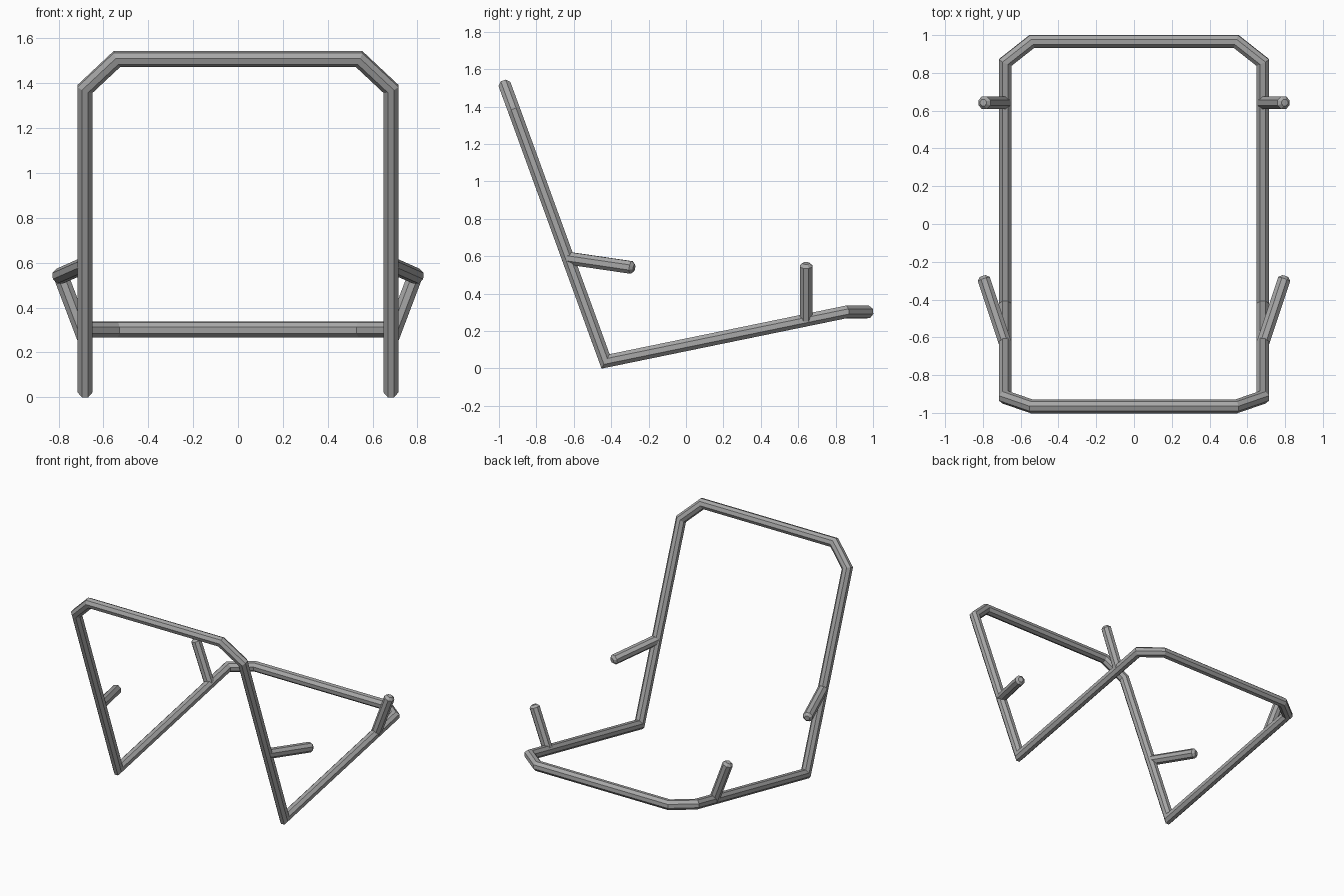
import bpy, bmesh, math
from mathutils import Vector

if "Cube" in bpy.data.objects:
    bpy.data.objects.remove(bpy.data.objects["Cube"])

APOTHEM = 0.0335
RADIUS = APOTHEM / math.cos(math.pi / 8)
SIDES = 8

steel = bpy.data.materials.new("grey_metal")
steel.diffuse_color = (0.39, 0.39, 0.39, 1)
steel.use_nodes = True
steel.node_tree.nodes["Principled BSDF"].inputs["Base Color"].default_value = steel.diffuse_color


def tube(name, path, flat_dir, rounded_tip=False):
    """Sweep an octagon along a path with mitred corners, then mirror it in x."""
    pts = [Vector(p) for p in path]
    dirs = [(b - a).normalized() for a, b in zip(pts, pts[1:])]
    u = Vector(flat_dir)
    u = (u - dirs[0] * u.dot(dirs[0])).normalized()
    v = dirs[0].cross(u)
    angles = [(k + 0.5) * 2 * math.pi / SIDES for k in range(SIDES)]
    ring = [pts[0] + RADIUS * (u * math.cos(a) + v * math.sin(a)) for a in angles]
    rings = [ring]
    for i in range(1, len(pts)):
        d = dirs[i - 1]
        n = (d + dirs[i]) if i < len(dirs) else d
        ring = [p + d * ((pts[i] - p).dot(n) / d.dot(n)) for p in ring]
        rings.append(ring)
    # chamfered end
    if rounded_tip:
        d, end = dirs[-1], pts[-1]
        rings[-1] = [p - d * 0.017 for p in ring]
        rings.append([end + (p - end) * 0.52 for p in ring])
    bm = bmesh.new()
    loops = [[bm.verts.new(p) for p in r] for r in rings]
    for a, b in zip(loops, loops[1:]):
        for k in range(SIDES):
            j = (k + 1) % SIDES
            bm.faces.new((a[k], a[j], b[j], b[k]))
    if rounded_tip:
        bm.faces.new(loops[-1])
        bm.faces.new(loops[0][::-1])
    bmesh.ops.recalc_face_normals(bm, faces=bm.faces)
    # an open sweep is oriented outward explicitly
    bm.normal_update()
    f = bm.faces[0]
    axis = pts[0] + dirs[0] * (f.calc_center_median() - pts[0]).dot(dirs[0])
    if f.normal.dot(f.calc_center_median() - axis) < 0:
        bmesh.ops.reverse_faces(bm, faces=bm.faces)
    mesh = bpy.data.meshes.new(name)
    bm.to_mesh(mesh)
    bm.free()
    mesh.materials.append(steel)
    obj = bpy.data.objects.new(name, mesh)
    bpy.context.collection.objects.link(obj)
    mirror = obj.modifiers.new("mirror", 'MIRROR')
    mirror.use_axis[0] = True
    mirror.merge_threshold = 0.0005
    return obj


# continuous bent frame: back hoop, lower bends, seat hoop
X = 0.682
tube("bent_frame", [
    (0, -0.966, 1.508),
    (0.54, -0.966, 1.508),
    (X, -0.917, 1.375),
    (X, -0.430, 0.038),
    (X, 0.855, 0.302),
    (0.54, 0.967, 0.302),
    (0, 0.967, 0.302),
], (0, 0.94, 0.342))

# splayed pegs on the back hoop
tube("back_pegs", [(X, -0.632, 0.59), (0.80, -0.277, 0.538)],
     (0.94, -0.34, 0), True)

# upright splayed pegs on the seat hoop
tube("seat_pegs", [(X, 0.642, 0.257), (0.798, 0.642, 0.563)],
     (0, 1, 0), True)
